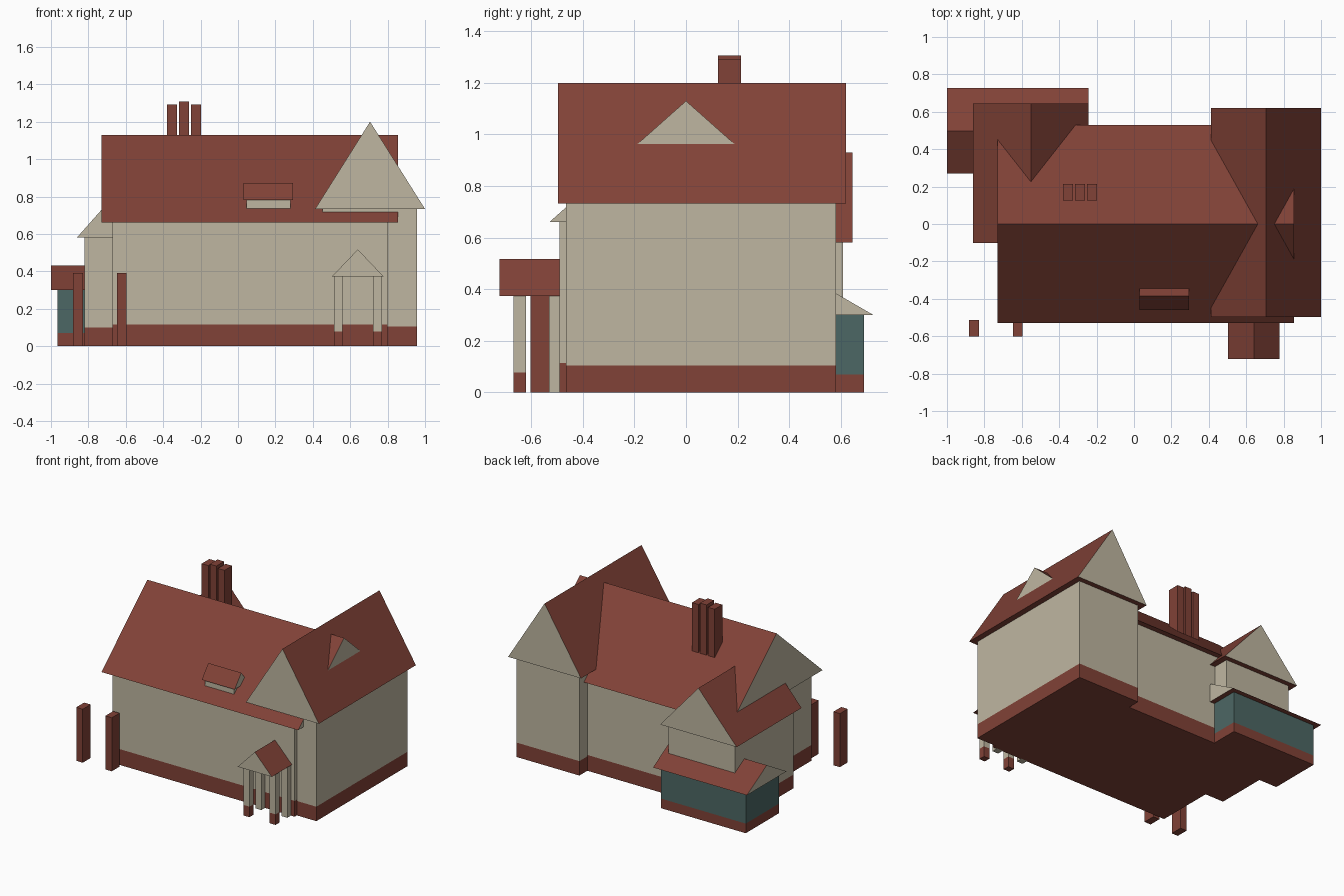
import bpy

if "Cube" in bpy.data.objects:
    bpy.data.objects.remove(bpy.data.objects["Cube"])


def material(name, color):
    m = bpy.data.materials.new(name)
    m.diffuse_color = (*color, 1)
    m.use_nodes = True
    m.node_tree.nodes["Principled BSDF"].inputs["Base Color"].default_value = m.diffuse_color
    return m


CREAM = material("cream_render", (0.52, 0.47, 0.355))
RED = material("red_brick", (0.22, 0.054, 0.038))
TEAL = material("teal_panel", (0.073, 0.137, 0.128))


def make(name, verts, faces, mats, slots):
    mesh = bpy.data.meshes.new(name)
    mesh.from_pydata(verts, [], faces)
    for m in mats:
        mesh.materials.append(m)
    for poly, slot in zip(mesh.polygons, slots):
        poly.material_index = slot
    obj = bpy.data.objects.new(name, mesh)
    bpy.context.collection.objects.link(obj)
    return obj


def block(name, x, y, levels, mats):
    """Box split at the given heights, one material per band."""
    verts = [(px, py, z) for z in levels
             for px, py in ((x[0], y[0]), (x[1], y[0]), (x[1], y[1]), (x[0], y[1]))]
    n = len(levels) - 1
    faces, slots = [(3, 2, 1, 0)], [0]
    for k in range(n):
        for i in range(4):
            a, b = 4 * k + i, 4 * k + (i + 1) % 4
            faces.append((a, b, b + 4, a + 4))
            slots.append(k)
    faces.append(tuple(range(4 * n, 4 * n + 4)))
    slots.append(n - 1)
    return make(name, verts, faces, mats, slots)


def gable_roof(name, x, y, eaves, ridge, along):
    """Closed roof prism: red slopes and underside, cream gable ends."""
    span, length = (y, x) if along == "x" else (x, y)
    mid = sum(span) / 2
    verts = []
    for l in length:
        for s, z in ((span[0], eaves), (span[1], eaves), (mid, ridge)):
            verts.append((l, s, z) if along == "x" else (s, l, z))
    faces = [(0, 2, 1), (3, 4, 5), (0, 1, 4, 3), (1, 2, 5, 4), (2, 0, 3, 5)]
    if along == "y":
        faces = [f[::-1] for f in faces]
    return make(name, verts, faces, [CREAM, RED], [0, 0, 1, 1, 1])


# main house
block("main_walls", (-0.67, 0.80), (-0.49, 0.49), (0, 0.115, 0.66), [RED, CREAM])
gable_roof("main_roof", (-0.73, 0.855), (-0.53, 0.53), 0.66, 1.13, "x")

# right cross wing
block("wing_walls", (0.452, 0.957), (-0.465, 0.582), (0, 0.105, 0.733), [RED, CREAM])
gable_roof("wing_roof", (0.412, 1.0), (-0.497, 0.62), 0.733, 1.20, "y")

# rear left extension
block("extension_walls", (-0.82, -0.285), (-0.065, 0.608), (0, 0.10, 0.582), [RED, CREAM])
gable_roof("extension_roof", (-0.86, -0.243), (-0.102, 0.645), 0.582, 0.93, "y")

# garden room behind the extension
block("garden_room_walls", (-0.965, -0.28), (0.308, 0.69), (0, 0.07, 0.30), [RED, TEAL])
gable_roof("garden_room_roof", (-1.0, -0.243), (0.27, 0.727), 0.30, 0.432, "x")

# dormer on the front slope
block("dormer_walls", (0.045, 0.28), (-0.445, -0.325), (0.67, 0.78), [CREAM])
gable_roof("dormer_roof", (0.03, 0.295), (-0.46, -0.308), 0.78, 0.873, "x")

# front porch
gable_roof("porch_roof", (0.503, 0.778), (-0.722, -0.487), 0.373, 0.517, "y")
for side, x in (("left", 0.512), ("right", 0.722)):
    block(f"porch_front_post_{side}", (x, x + 0.048), (-0.668, -0.62),
          (0, 0.077, 0.373), [RED, CREAM])
    block(f"porch_back_post_{side}", (x, x + 0.048), (-0.532, -0.484),
          (0, 0.373), [CREAM])

# freestanding gate pillars
for side, x in (("left", -0.882), ("right", -0.648)):
    block(f"gate_pillar_{side}", (x, x + 0.052), (-0.602, -0.512), (0, 0.39), [RED])

# chimney stacks
for i, top in enumerate((1.293, 1.307, 1.293)):
    x = -0.38 + 0.065 * i
    block(f"chimney_{i + 1}", (x, x + 0.053), (0.125, 0.213), (0.88, top), [RED])
